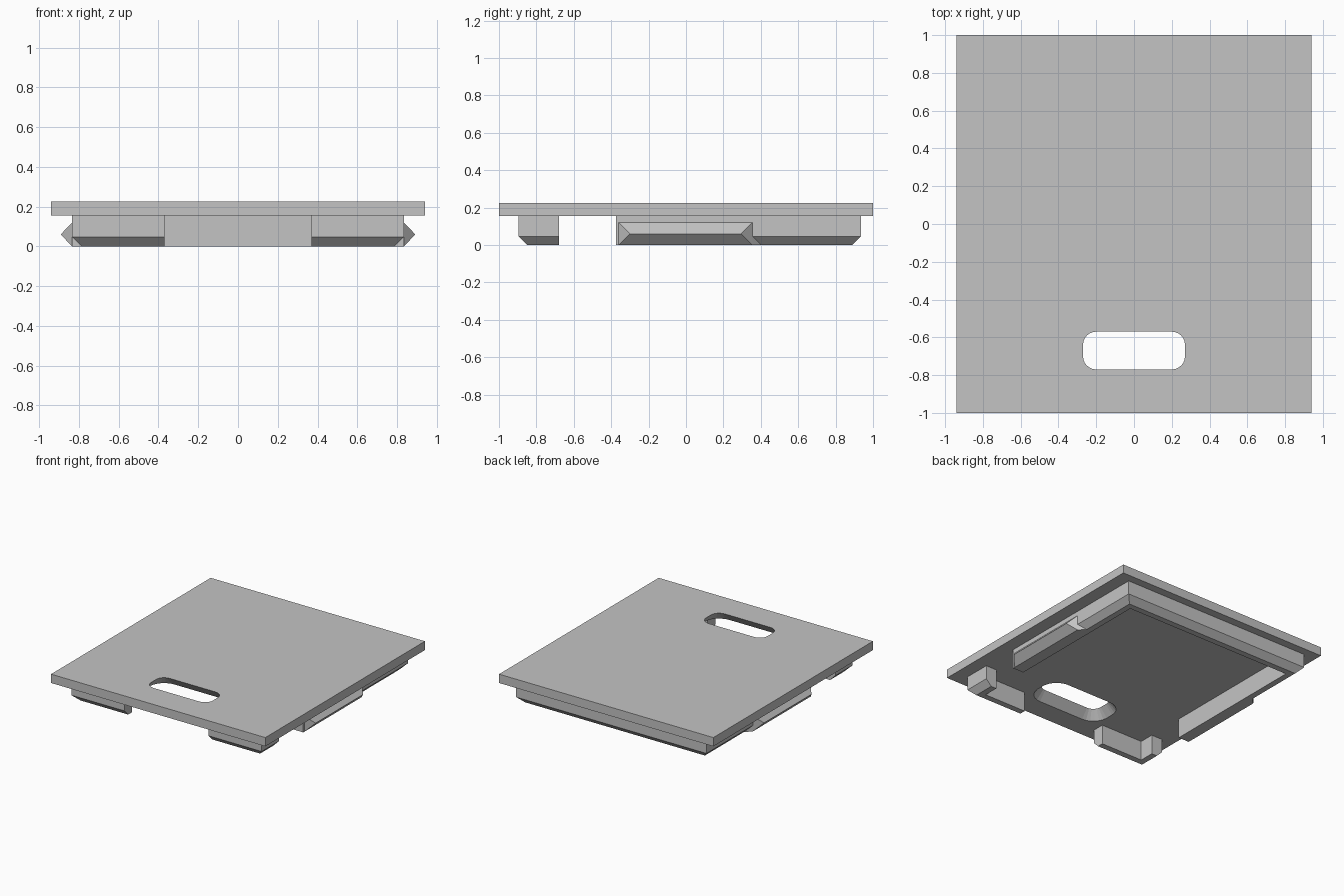
import bpy, bmesh
from math import sin, cos, pi
from mathutils import Vector

if "Cube" in bpy.data.objects:
    bpy.data.objects.remove(bpy.data.objects["Cube"], do_unlink=True)

grey = bpy.data.materials.new("plain_grey")
grey.use_nodes = True
COLOUR = (0.55, 0.55, 0.55, 1)
grey.diffuse_color = COLOUR
grey.node_tree.nodes["Principled BSDF"].inputs["Base Color"].default_value = COLOUR

TOP, UNDER = 0.226, 0.156          # plate heights
WX, FRONT, BACK = 0.835, -0.895, 0.935   # outer wall lines
THICK, BEVEL = 0.095, 0.047        # wall thickness and lower bevel


def finish(bm, name):
    bmesh.ops.recalc_face_normals(bm, faces=bm.faces)
    mesh = bpy.data.meshes.new(name)
    bm.to_mesh(mesh)
    bm.free()
    mesh.materials.append(grey)
    obj = bpy.data.objects.new(name, mesh)
    bpy.context.collection.objects.link(obj)
    return obj


def loop(bm, points, z):
    verts = [bm.verts.new((x, y, z)) for x, y in points]
    edges = [bm.edges.new((v, verts[i - 1])) for i, v in enumerate(verts)]
    return verts, edges


def join_loops(bm, a, b):
    for i in range(len(a)):
        bm.faces.new((a[i - 1], a[i], b[i], b[i - 1]))


def hull(name, points):
    bm = bmesh.new()
    for p in points:
        bm.verts.new(p)
    bmesh.ops.convex_hull(bm, input=bm.verts)
    bmesh.ops.dissolve_limit(bm, angle_limit=0.01, verts=bm.verts, edges=bm.edges)
    return finish(bm, name)


def wall(name, path):
    """Sweep the bevelled wall section along a path, inside on the right, mitred."""
    profile = [(0, UNDER), (0, BEVEL), (BEVEL, 0), (THICK, 0), (THICK, UNDER)]
    pts = [Vector(p) for p in path]
    normals = []
    for a, b in zip(pts, pts[1:]):
        d = (b - a).normalized()
        normals.append(Vector((d.y, -d.x)))
    bm = bmesh.new()
    rings = []
    for i, p in enumerate(pts):
        inward = normals[max(i - 1, 0)].copy()
        if 0 < i < len(pts) - 1:
            inward += normals[i]
        rings.append([bm.verts.new((*(p + inward * d), z)) for d, z in profile])
    for a, b in zip(rings, rings[1:]):
        join_loops(bm, a, b)
    bm.faces.new(rings[0])
    bm.faces.new(rings[-1])
    return finish(bm, name)


def slot(grow):
    """Rounded slot outline, enlarged by grow."""
    points = []
    r = 0.07 + grow
    for q, (sx, sy) in enumerate([(1, 1), (-1, 1), (-1, -1), (1, -1)]):
        for k in range(7):
            a = (q + k / 6) * pi / 2
            points.append((sx * 0.2 + r * cos(a), -0.67 + sy * 0.03 + r * sin(a)))
    return points


# Cover plate with a finger slot that flares downwards
bm = bmesh.new()
corners = [(-0.94, -1), (0.94, -1), (0.94, 1), (-0.94, 1)]
outer_top, e1 = loop(bm, corners, TOP)
outer_low, e2 = loop(bm, corners, UNDER)
slot_top, e3 = loop(bm, slot(0), TOP)
slot_low, e4 = loop(bm, slot(0.058), UNDER)
join_loops(bm, outer_top, outer_low)
join_loops(bm, slot_top, slot_low)
bmesh.ops.triangle_fill(bm, edges=e1 + e3, use_beauty=True, normal=(0, 0, 1))
bmesh.ops.triangle_fill(bm, edges=e2 + e4, use_beauty=True, normal=(0, 0, -1))
finish(bm, "cover_plate")

# Rear wall wrapping round both back corners
CLIP_END = 0.355
wall("rear_wall", [(-WX, CLIP_END), (-WX, BACK), (WX, BACK), (WX, CLIP_END)])

# Front corner walls
wall("front_right_corner", [(-0.37, FRONT), (-WX, FRONT), (-WX, -0.68)])
wall("front_left_corner", [(WX, -0.68), (WX, FRONT), (0.37, FRONT)])

for side, s in (("left", 1), ("right", -1)):
    # Square-edged side wall that carries the clip
    hull(side + "_side_wall", [(s * x, y, z) for x in (WX - THICK, WX)
                               for y in (-0.375, CLIP_END) for z in (0, UNDER)])
    # Small sloped end where the square edge meets the bevel
    hull(side + "_bevel_stop", [(s * WX, CLIP_END, BEVEL), (s * WX, CLIP_END, 0),
                                (s * (WX - BEVEL), CLIP_END, 0),
                                (s * (WX - BEVEL), CLIP_END + BEVEL, 0)])
    # Wedge-shaped snap clip
    hull(side + "_clip", [(s * WX, y, z) for y in (-0.36, CLIP_END) for z in (0, 0.12)]
         + [(s * 0.892, y, 0.06) for y in (-0.3, 0.295)])
